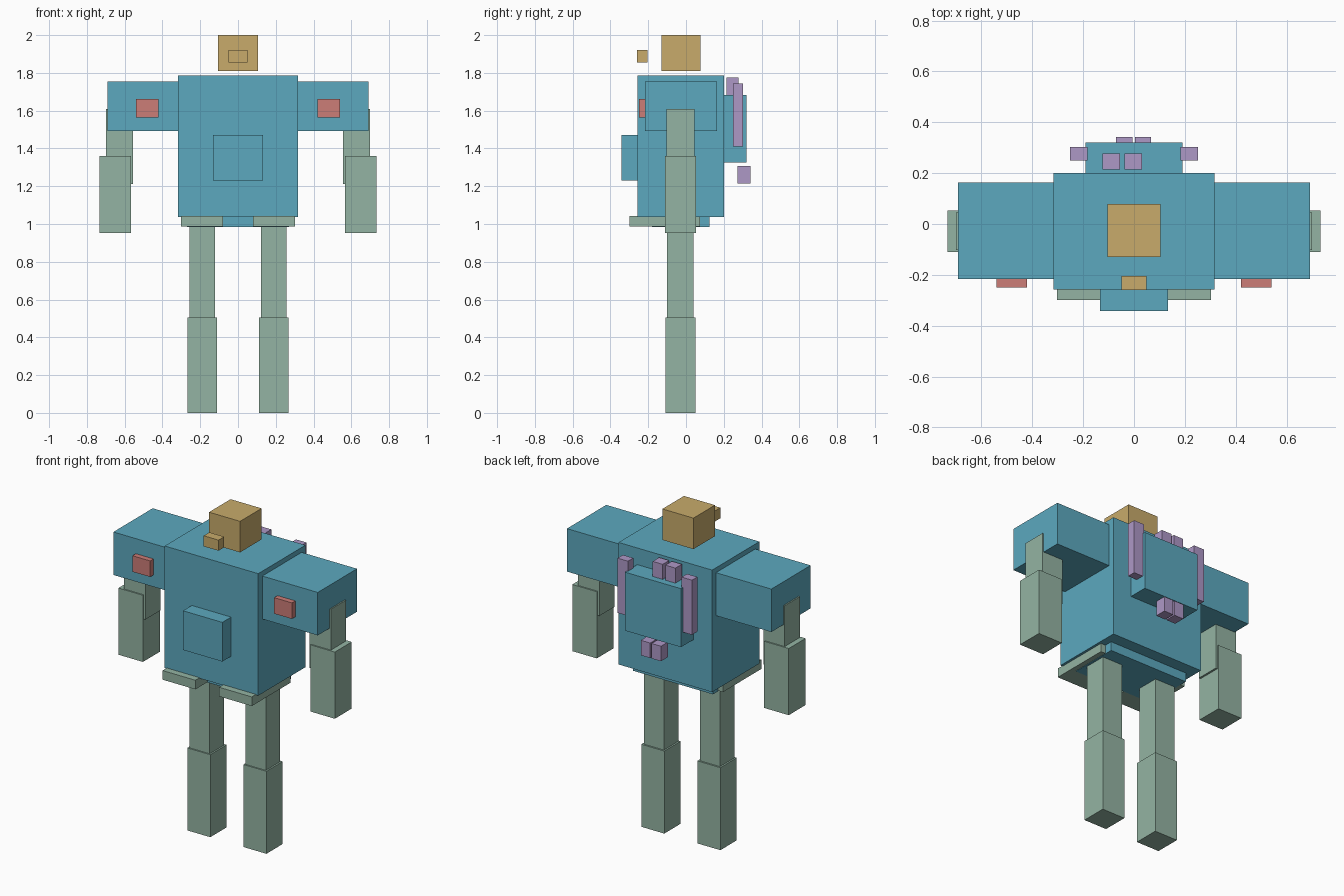
import bpy

if "Cube" in bpy.data.objects:
    bpy.data.objects.remove(bpy.data.objects["Cube"])


def material(name, rgb):
    """Flat colour given as 0-255 display values, stored as linear."""
    def lin(c):
        c /= 255
        return c / 12.92 if c <= 0.04045 else ((c + 0.055) / 1.055) ** 2.4
    m = bpy.data.materials.new(name)
    m.diffuse_color = (*[lin(c) for c in rgb], 1)
    m.use_nodes = True
    m.node_tree.nodes["Principled BSDF"].inputs["Base Color"].default_value = m.diffuse_color
    return m


BLUE = material("blue", (92, 169, 191))
GREEN = material("sage green", (148, 180, 163))
GOLD = material("gold", (200, 171, 107))
RED = material("red", (204, 125, 119))
PURPLE = material("purple", (174, 152, 198))


def box(name, mat, x, y, z):
    """Box from (min, max) ranges along each axis."""
    bpy.ops.mesh.primitive_cube_add(size=1)
    ob = bpy.context.object
    ob.name = name
    ob.location = [(a + b) / 2 for a, b in (x, y, z)]
    ob.scale = [b - a for a, b in (x, y, z)]
    bpy.ops.object.transform_apply(location=True, rotation=False, scale=True)
    ob.data.materials.append(mat)
    return ob


def pair(name, mat, x, y, z):
    """The same box on both sides of the body."""
    box("right_" + name, mat, x, y, z)
    box("left_" + name, mat, (-x[1], -x[0]), y, z)


# Body
box("torso", BLUE, (-0.317, 0.317), (-0.257, 0.2), (1.038, 1.785))
box("chest_plate", BLUE, (-0.133, 0.133), (-0.342, -0.25), (1.23, 1.47))
box("pelvis", BLUE, (-0.27, 0.27), (-0.18, 0.125), (0.983, 1.045))
pair("hip_plate", GREEN, (0.08, 0.302), (-0.298, 0.075), (0.986, 1.042))

# Head and the face piece floating in front of it
box("head", GOLD, (-0.105, 0.105), (-0.13, 0.078), (1.81, 2.0))
box("face_piece", GOLD, (-0.05, 0.05), (-0.26, -0.205), (1.855, 1.92))

# Shoulders and arms
pair("shoulder", BLUE, (0.315, 0.692), (-0.217, 0.163), (1.492, 1.755))
pair("shoulder_light", RED, (0.42, 0.54), (-0.25, -0.21), (1.565, 1.663))
pair("upper_arm", GREEN, (0.555, 0.7), (-0.102, 0.045), (1.212, 1.61))
pair("forearm", GREEN, (0.567, 0.733), (-0.11, 0.053), (0.952, 1.36))

# Legs
pair("thigh", GREEN, (0.122, 0.258), (-0.1, 0.04), (0.5, 1.04))
pair("shin", GREEN, (0.112, 0.268), (-0.108, 0.05), (0.0, 0.505))

# Backpack with side rods, top nozzles and bottom nozzles
box("backpack", BLUE, (-0.19, 0.19), (0.195, 0.32), (1.325, 1.683))
pair("backpack_rod", PURPLE, (0.182, 0.252), (0.25, 0.302), (1.41, 1.745))
for i, x in enumerate((-0.123, -0.037)):
    box(f"top_nozzle_{i}", PURPLE, (x, x + 0.068), (0.215, 0.278), (1.675, 1.775))
for i, x in enumerate((-0.07, 0.003)):
    box(f"bottom_nozzle_{i}", PURPLE, (x, x + 0.064), (0.272, 0.342), (1.215, 1.307))
